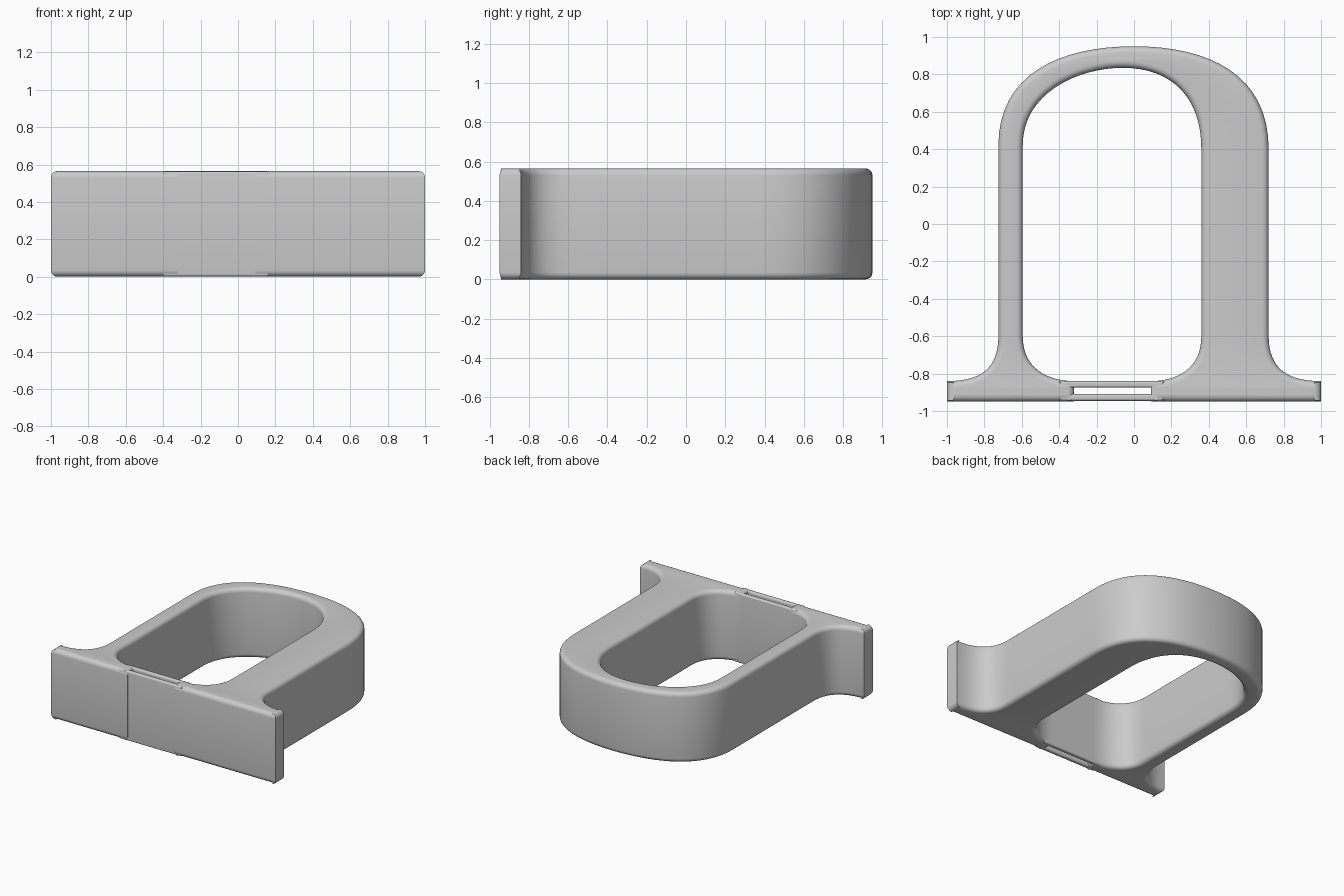
import bpy
import bmesh
import math

cube = bpy.data.objects.get("Cube")
if cube:
    bpy.data.objects.remove(cube)

HEIGHT = 0.565
ROUND = 0.035

grey = bpy.data.materials.new("light grey")
grey.use_nodes = True
colour = (0.6, 0.6, 0.6, 1)
grey.diffuse_color = colour
grey.node_tree.nodes["Principled BSDF"].inputs["Base Color"].default_value = colour


def add_loop(curve, points):
    """Closed outline; each point is position, then optional in and out handles."""
    spline = curve.splines.new("BEZIER")
    spline.bezier_points.add(len(points) - 1)
    spline.use_cyclic_u = True
    spline.resolution_u = 16
    for i, (bp, data) in enumerate(zip(spline.bezier_points, points)):
        pos, h_in, h_out = data
        bp.handle_left_type = bp.handle_right_type = "FREE"
        prev_pos = points[i - 1][0]
        next_pos = points[(i + 1) % len(points)][0]

        # straight sides get handles a third of the way along
        def third(other):
            return [p + (q - p) / 3 for p, q in zip(pos, other)]
        bp.co = (*pos, 0)
        bp.handle_left = (*(h_in or third(prev_pos)), 0)
        bp.handle_right = (*(h_out or third(next_pos)), 0)


def rounded_slab(name, loops, height, z_mid, rounding):
    """Outline extruded upward with rounded rims, turned into a mesh."""
    curve = bpy.data.curves.new(name, "CURVE")
    curve.dimensions = "2D"
    curve.fill_mode = "BOTH"
    curve.extrude = height / 2 - rounding
    curve.bevel_depth = rounding
    curve.offset = -rounding
    curve.bevel_resolution = 4
    for loop in loops:
        add_loop(curve, loop)
    obj = bpy.data.objects.new(name, curve)
    bpy.context.collection.objects.link(obj)
    obj.location.z = z_mid
    bpy.ops.object.select_all(action="DESELECT")
    obj.select_set(True)
    bpy.context.view_layer.objects.active = obj
    bpy.ops.object.convert(target="MESH")
    obj = bpy.context.object
    bm = bmesh.new()
    bm.from_mesh(obj.data)
    bmesh.ops.remove_doubles(bm, verts=bm.verts, dist=0.0005)
    bmesh.ops.recalc_face_normals(bm, faces=bm.faces)
    bm.to_mesh(obj.data)
    bm.free()
    obj.data.materials.clear()
    obj.data.materials.append(grey)
    bpy.ops.object.shade_smooth_by_angle(angle=math.radians(35))
    return obj


def corner(x, y):
    return ((x, y), None, None)


FRONT, BACK = -0.95, -0.84

# Arch with a thin right limb, thick left limb and flared feet
arch = [
    corner(-1, FRONT),
    ((-1, BACK), None, (-0.83, BACK)),
    ((-0.725, -0.6), (-0.725, -0.78), None),
    ((-0.725, 0.42), None, (-0.725, 0.8)),
    ((0, 0.95), (-0.4, 0.95), (0.4, 0.95)),
    ((0.72, 0.4), (0.72, 0.8), None),
    ((0.72, -0.6), None, (0.72, -0.78)),
    ((1, BACK), (0.83, BACK), None),
    corner(1, FRONT),
    corner(0.09, FRONT),
    ((0.09, BACK), None, (0.22, BACK)),
    ((0.36, -0.6), (0.36, -0.78), None),
    ((0.36, 0.4), None, (0.36, 0.68)),
    ((-0.06, 0.835), (0.2, 0.835), (-0.3, 0.835)),
    ((-0.595, 0.42), (-0.595, 0.7), None),
    ((-0.595, -0.6), None, (-0.595, -0.78)),
    ((-0.32, BACK), (-0.45, BACK), None),
    corner(-0.32, FRONT),
]
rounded_slab("arch_body", [arch], HEIGHT, HEIGHT / 2, ROUND)

# Hollow bridge joining the two feet
bridge = [corner(-0.4, FRONT + 0.005), corner(-0.4, BACK),
          corner(0.16, BACK), corner(0.16, FRONT + 0.005)]
slot = [corner(-0.335, -0.91), corner(0.09, -0.91),
        corner(0.09, -0.875), corner(-0.335, -0.875)]
rounded_slab("foot_bridge", [bridge, slot], HEIGHT - 0.004, HEIGHT / 2, 0.012)
